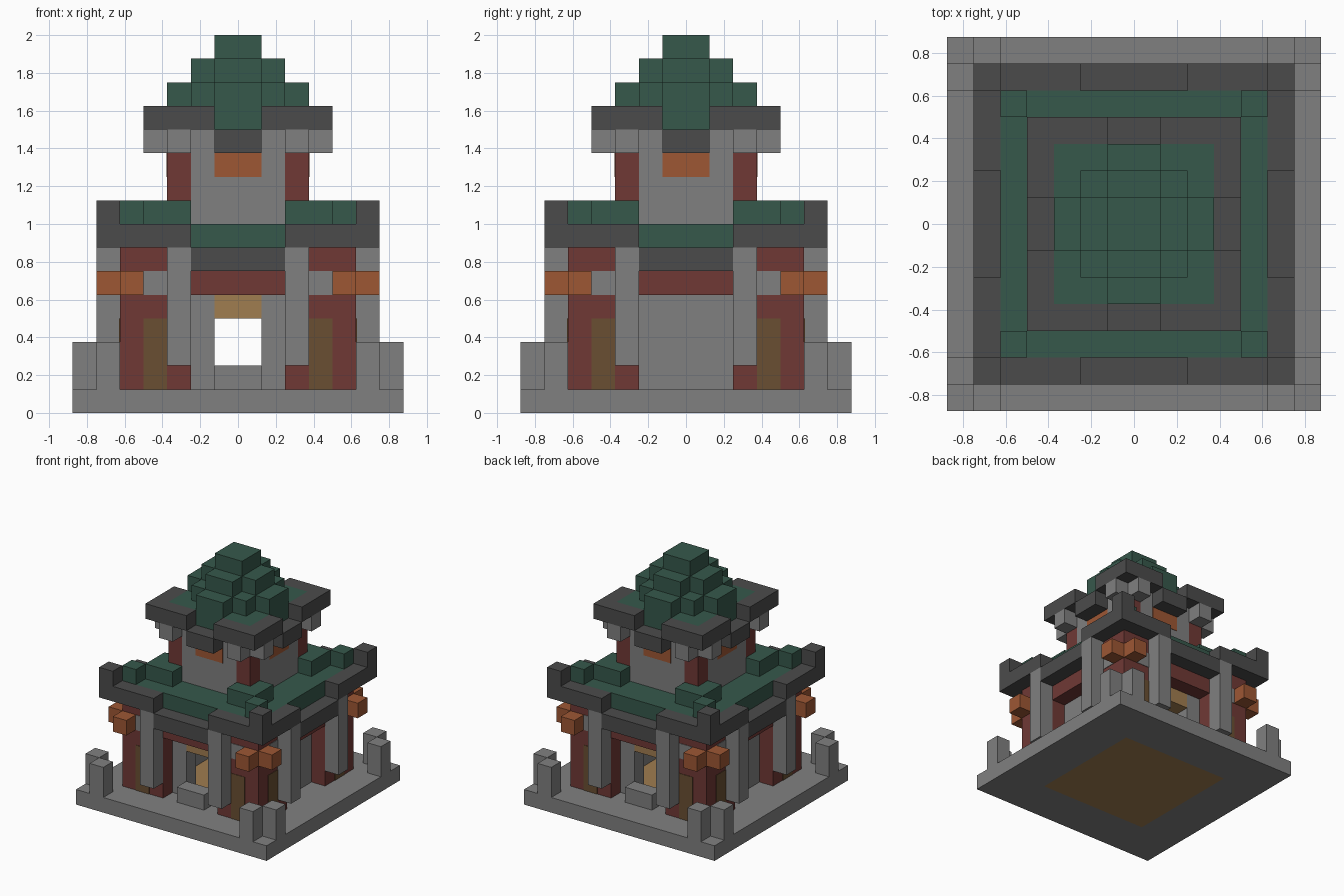
import bpy, bmesh
from mathutils import Vector

U = 0.125  # block size

cube = bpy.data.objects.get("Cube")
if cube:
    bpy.data.objects.remove(cube, do_unlink=True)


def linear(c):
    c /= 255
    return c / 12.92 if c <= 0.04045 else ((c + 0.055) / 1.055) ** 2.4


def material(name, *rgb):
    colour = [linear(c) for c in rgb] + [1.0]
    m = bpy.data.materials.new(name)
    m.use_nodes = True
    m.diffuse_color = colour
    m.node_tree.nodes["Principled BSDF"].inputs["Base Color"].default_value = colour
    return m


stone = material("stone grey", 128, 128, 128)
slate = material("dark slate", 75, 75, 75)
green = material("roof green", 54, 88, 75)
red = material("brick red", 112, 57, 53)
orange = material("lantern orange", 157, 87, 52)
brown = material("dark wood", 106, 79, 50)
tan = material("light wood", 160, 125, 80)


def part(name, mat, boxes, turns=1, mirror=False):
    """Boxes (x0, x1, y0, y1, z0, z1) in block units, mirrored in x and
    repeated around the z axis 1, 2 or 4 times."""
    bm = bmesh.new()
    if mirror:
        boxes = boxes + [(-b, -a, *rest) for a, b, *rest in boxes]
    for x0, x1, y0, y1, z0, z1 in boxes:
        lo, hi = Vector((x0, y0, z0)), Vector((x1, y1, z1))
        for k in range(turns):
            verts = bmesh.ops.create_cube(bm, size=1)["verts"]
            for v in verts:
                p = (lo + hi) / 2 + v.co * (hi - lo)
                for _ in range(k * 4 // turns):
                    p = Vector((-p.y, p.x, p.z))
                v.co = p * U
    bmesh.ops.recalc_face_normals(bm, faces=bm.faces)
    mesh = bpy.data.meshes.new(name)
    bm.to_mesh(mesh)
    bm.free()
    mesh.materials.append(mat)
    obj = bpy.data.objects.new(name, mesh)
    bpy.context.collection.objects.link(obj)
    return obj


T = 0.03  # thickness of painted plates

# Base
part("base_border", stone, [(-7, 4, -7, -4, 0, 1)], 4)
part("wood_floor", tan, [(-4, 4, -4, 4, 0, 1)])
part("corner_posts", stone, [(5, 6, -7, -6, 1, 3)], 4, True)

# Lower storey
part("corner_walls", red, [(2, 5, -5, -2, 1, 7)], 4)
part("wall_panels", brown, [(3, 4, -5 - T, -5, 1, 4)], 4, True)
part("lantern_brackets", stone, [(3, 4, -5 - T, -5, 5, 6)], 4, True)
part("lanterns", orange, [(4, 5, -6, -5, 5, 6)], 4, True)
part("pillars", stone, [(2, 3, -6, -5, 2, 7)], 4, True)
part("red_beams", red, [(-2, 2, -5, -2, 5, 7)], 4)
part("room_ceiling", red, [(-2, 2, -2, 2, 5, 7)])
part("side_walls", stone, [(3, 4, -2, 2, 1, 5)], 2)
part("door_frames", stone, [(1, 2, -4, -3, 1, 5)], 2, True)
part("door_lintels", tan, [(-1, 1, -4, -3, 4, 5)], 2)
part("door_steps", stone, [(-1, 1, -5, -4, 1, 2)], 2)

# Lower roof
part("lower_roof", green, [(-5, 5, -5, 5, 7, 8)])
part("lower_eaves", slate, [(2, 6, -6, -5, 7, 8), (-5, -2, -6, -5, 7, 8),
                            (-2, 2, -6, -5, 6, 7)], 4)
part("eave_tips", slate, [(5, 6, -6, -5, 8, 9)], 4)
part("roof_corner_blocks", green, [(4, 5, -5, -4, 8, 9), (2, 4, -4, -2, 8, 9)], 4)

# Upper storey
part("upper_walls", stone, [(-2, 2, -3, -2, 8, 12)], 4)
part("upper_corners", red, [(2, 3, -3, -2, 9, 12)], 4)
part("upper_windows", orange, [(-1, 1, -3 - T, -3, 10, 11)], 4)
part("eave_brackets", stone, [(2, 3, -4, -3, 11, 12)], 4, True)

# Upper roof
part("upper_eaves", slate, [(1, 4, -4, -3, 12, 13), (-3, -1, -4, -3, 12, 13),
                            (-1, 1, -4, -3, 11, 12)], 4)
part("upper_roof", green, [(-3, 3, -3, 3, 12, 13), (-2, 2, -2, 2, 13, 14),
                           (-1, 1, -1, 1, 14, 16)])
part("roof_arms", green, [(-1, 1, -3, -2, 13, 14), (-1, 1, -2, -1, 14, 15)], 4)
